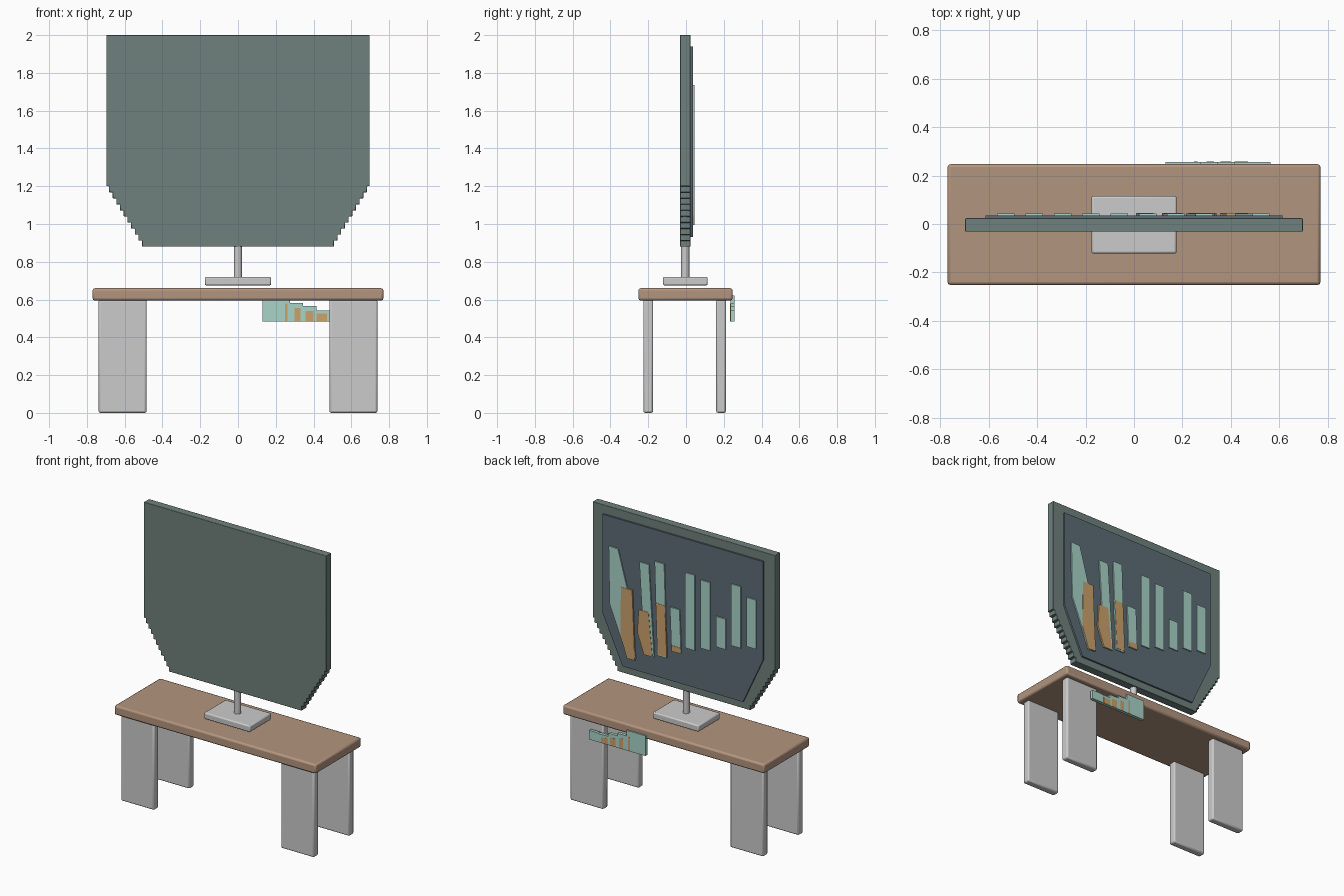
import bpy, bmesh, math

if "Cube" in bpy.data.objects:
    bpy.data.objects.remove(bpy.data.objects["Cube"])

def material(name, rgb):
    m = bpy.data.materials.new(name)
    m.diffuse_color = (*rgb, 1)
    m.use_nodes = True
    m.node_tree.nodes["Principled BSDF"].inputs["Base Color"].default_value = m.diffuse_color
    return m

WOOD = material("tan_wood", (0.45, 0.30, 0.21))
CASE = material("grey_green", (0.16, 0.22, 0.205))
GLASS = material("slate", (0.11, 0.15, 0.18))
TEAL = material("teal", (0.40, 0.66, 0.58))
AMBER = material("amber", (0.60, 0.36, 0.15))

def finish(ob, mat, bevel, segs=2):
    if mat:
        ob.data.materials.append(mat)
    if bevel:
        b = ob.modifiers.new("bevel", 'BEVEL')
        b.width, b.segments, b.limit_method = bevel, segs, 'ANGLE'
    bpy.ops.object.select_all(action='DESELECT')
    bpy.context.view_layer.objects.active = ob
    ob.select_set(True)
    bpy.ops.object.shade_smooth_by_angle(angle=math.radians(30))
    return ob

def box(name, lo, hi, mat=None, bevel=0.0):
    bpy.ops.mesh.primitive_cube_add(size=1, location=[(a + b) / 2 for a, b in zip(lo, hi)])
    ob = bpy.context.object
    ob.name = name
    ob.scale = [b - a for a, b in zip(lo, hi)]
    bpy.ops.object.transform_apply(location=False, rotation=False, scale=True)
    return finish(ob, mat, bevel)

def plate(name, profile, y0, y1, mat, bevel=0.0):
    """Extrude an (x, z) outline from y0 to y1."""
    bm = bmesh.new()
    face = bm.faces.new([bm.verts.new((x, y0, z)) for x, z in profile])
    new = bmesh.ops.extrude_face_region(bm, geom=[face])["geom"]
    bmesh.ops.translate(bm, vec=(0, y1 - y0, 0),
                        verts=[v for v in new if isinstance(v, bmesh.types.BMVert)])
    bmesh.ops.recalc_face_normals(bm, faces=bm.faces)
    me = bpy.data.meshes.new(name)
    bm.to_mesh(me)
    bm.free()
    ob = bpy.data.objects.new(name, me)
    bpy.context.collection.objects.link(ob)
    return finish(ob, mat, bevel)

def mirrored(half):
    return half + [(-x, z) for x, z in reversed(half)]

# Table top and four slab legs
box("table_top", (-0.77, -0.252, 0.595), (0.77, 0.247, 0.66), WOOD, 0.012)
for side, x in (("left", -0.611), ("right", 0.611)):
    for end, y in (("front", -0.2), ("back", 0.186)):
        box(f"{end}_{side}_leg", (x - 0.127, y - 0.026, 0), (x + 0.127, y + 0.026, 0.6), None, 0.01)

# Monitor stand
box("stand_base", (-0.176, -0.122, 0.675), (0.176, 0.115, 0.72), None, 0.008)
bpy.ops.mesh.primitive_cylinder_add(vertices=24, radius=0.022, depth=0.2, location=(0, -0.004, 0.8))
bpy.context.object.name = "stand_pole"
finish(bpy.context.object, None, 0)

# Monitor case with stair-stepped lower corners
half = [(0.697, 2.0), (0.697, 1.2)]
for i in range(10):
    x = 0.683 - 0.0195 * i
    half += [(x, 1.2 - 0.032 * i), (x, 1.2 - 0.032 * (i + 1))]
plate("monitor_case", mirrored(half), -0.032, 0.024, CASE, 0.003)

# Screen
plate("screen", mirrored([(0.613, 1.94), (0.613, 1.26), (0.46, 0.93)]), 0.02, 0.036, GLASS)

# Chart bars on the screen: slot, top z, bottom z, lean of the foot
for k, top, foot, lean in ((2, 1.69, 1.06, 0.04), (3, 1.725, 1.08, 0.02), (4, 1.44, 1.14, 0.012),
                           (5, 1.71, 1.19, 0), (6, 1.69, 1.22, 0), (7, 1.47, 1.26, 0),
                           (8, 1.725, 1.30, 0), (9, 1.664, 1.325, 0)):
    x = 0.56 - 0.117 * k
    plate(f"chart_bar_{k}", [(x, top), (x - 0.072, top), (x - 0.072 - lean, foot), (x - lean, foot)],
          0.03, 0.044, TEAL)
plate("leaning_chart_bar", [(0.56, 1.737), (0.49, 1.735), (0.40, 1.41), (0.355, 1.01),
                            (0.415, 0.995), (0.553, 1.34)], 0.03, 0.044, TEAL)

# Amber chart bars
for i, q in enumerate(([(0.465, 1.48), (0.38, 1.48), (0.36, 1.0), (0.42, 1.0), (0.47, 1.15)],
                       [(0.33, 1.36), (0.255, 1.36), (0.225, 1.06), (0.29, 1.06), (0.34, 1.2)],
                       [(0.20, 1.44), (0.13, 1.44), (0.115, 1.09), (0.18, 1.09)],
                       [(0.08, 1.18), (0.012, 1.18), (0.01, 1.14), (0.078, 1.14)])):
    plate(f"amber_bar_{i}", q, 0.03, 0.046, AMBER)

# Stepped tag hanging from the back edge of the table
steps = [(0.13, 0.275, 0.622), (0.275, 0.345, 0.583), (0.345, 0.415, 0.565),
         (0.415, 0.49, 0.542), (0.49, 0.563, 0.545)]
outline = [(0.563, 0.483), (0.13, 0.483)]
for a, b, z in steps:
    outline += [(a, z), (b, z)]
plate("hanging_tag", outline, 0.235, 0.257, TEAL)
for i, (a, b, z) in enumerate(((0.248, 0.262, 0.58), (0.30, 0.33, 0.555),
                               (0.357, 0.40, 0.54), (0.415, 0.47, 0.525))):
    box(f"tag_stripe_{i}", (a, 0.234, 0.4835), (b, 0.258, z), AMBER)
